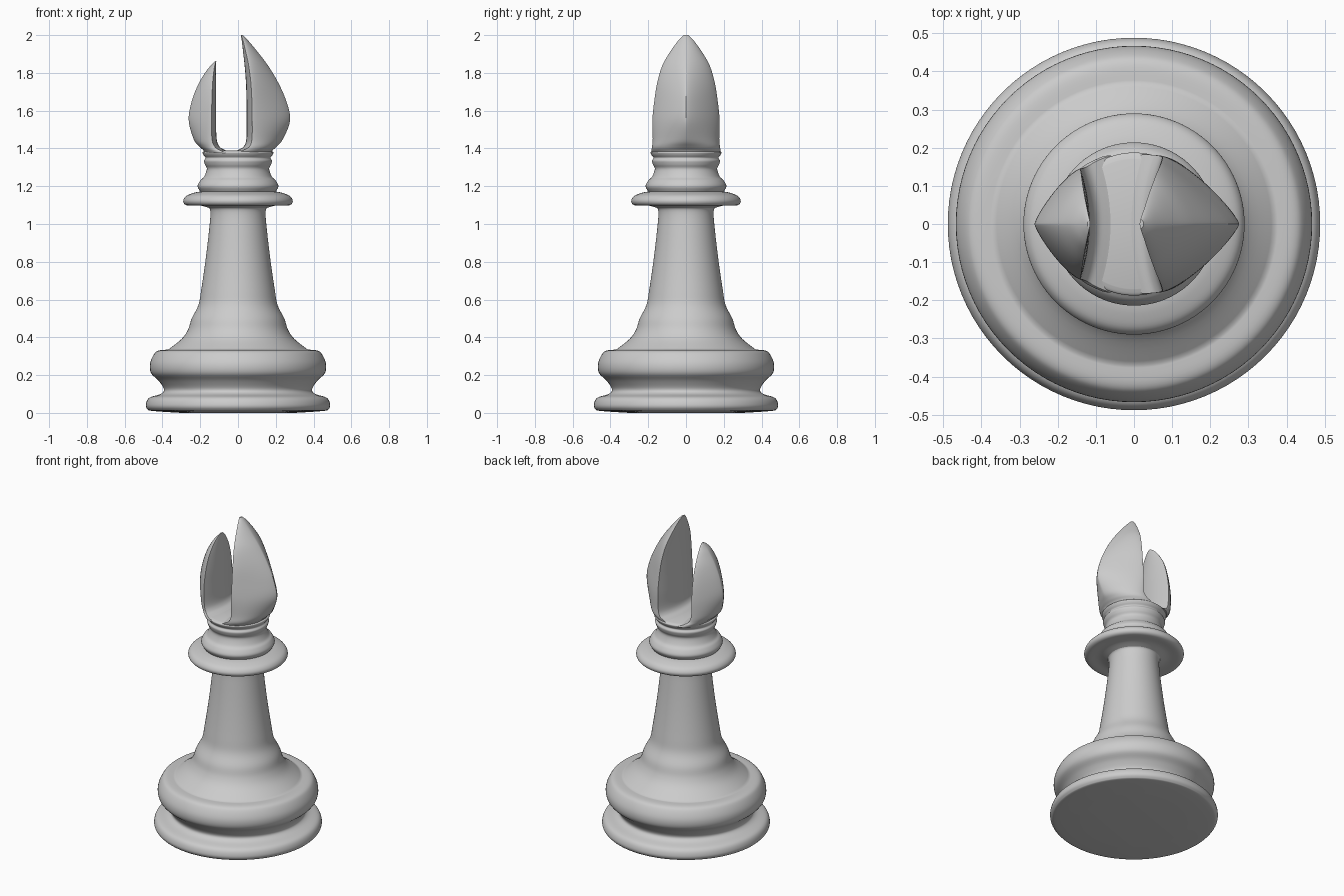
import bpy, bmesh, math
from mathutils import Vector

SEGMENTS = 96
STEPS = 5

if "Cube" in bpy.data.objects:
    bpy.data.objects.remove(bpy.data.objects["Cube"], do_unlink=True)

grey = bpy.data.materials.new("plain grey")
grey.use_nodes = True
colour = (0.6, 0.6, 0.6, 1)
grey.diffuse_color = colour
grey.node_tree.nodes["Principled BSDF"].inputs["Base Color"].default_value = colour


def smooth_rows(rows, steps=STEPS):
    """Pass a smooth curve through rows of numbers; a repeated row makes a corner."""
    rows = [Vector(row) for row in rows]
    result = []
    for i in range(len(rows) - 1):
        before, start = rows[max(i - 1, 0)], rows[i]
        end, after = rows[i + 1], rows[min(i + 2, len(rows) - 1)]
        if (end - start).length == 0:
            continue
        for k in range(steps):
            t = k / steps
            leave = (end - before) / 2
            arrive = (after - start) / 2
            result.append(start * (2 * t**3 - 3 * t**2 + 1) + leave * (t**3 - 2 * t**2 + t)
                          + end * (3 * t**2 - 2 * t**3) + arrive * (t**3 - t**2))
    result.append(rows[-1])
    return result


def loft(name, rings):
    """Skin a stack of closed rings and cap both ends."""
    bm = bmesh.new()
    loops = [[bm.verts.new(point) for point in ring] for ring in rings]
    count = len(loops[0])
    for low, high in zip(loops, loops[1:]):
        for i in range(count):
            j = (i + 1) % count
            bm.faces.new((low[i], low[j], high[j], high[i]))
    bm.faces.new(loops[0][::-1])
    bm.faces.new(loops[-1])
    bmesh.ops.recalc_face_normals(bm, faces=bm.faces)
    mesh = bpy.data.meshes.new(name)
    bm.to_mesh(mesh)
    bm.free()
    mesh.materials.append(grey)
    obj = bpy.data.objects.new(name, mesh)
    bpy.context.collection.objects.link(obj)
    bpy.ops.object.select_all(action="DESELECT")
    obj.select_set(True)
    bpy.context.view_layer.objects.active = obj
    bpy.ops.object.shade_smooth_by_angle(angle=math.radians(40))
    return obj


def turned(name, profile):
    """Spin a (radius, height) profile around the upright axis."""
    turns = [math.tau * i / SEGMENTS for i in range(SEGMENTS)]
    return loft(name, [[(r * math.cos(a), r * math.sin(a), z) for a in turns]
                       for r, z in smooth_rows(profile)])


def horn_section(z, inner, outer, depth, power, points=32):
    """Pointed outer curve closed by a gently bulging inner wall."""
    side = math.copysign(1, outer - inner)
    bulge = side * min(depth * 0.17, abs(outer - inner) * 0.6)
    edge = inner + bulge
    ring = []
    for i in range(points + 1):
        a = math.pi * (i / points - 0.5)
        across = max(math.cos(a), 0) ** (2 / power)
        along = math.copysign(abs(math.sin(a)) ** (2 / power), a)
        ring.append((edge + (outer - edge) * across, depth * along, z))
    for i in range(1, 12):
        t = 1 - i / 6
        ring.append((inner + bulge * t * t, depth * t, z))
    return ring


def horn(name, rows):
    return loft(name, [horn_section(*row) for row in smooth_rows(rows)])


# Foot, bulging base and slender stem
turned("base_and_stem", [
    (0.30, 0), (0.45, 0.01), (0.48, 0.02), (0.488, 0.045), (0.47, 0.08), (0.41, 0.1),
    (0.392, 0.125), (0.42, 0.17), (0.46, 0.21), (0.466, 0.26), (0.445, 0.31),
    (0.42, 0.33), (0.37, 0.335), (0.37, 0.335), (0.30, 0.39), (0.265, 0.44),
    (0.245, 0.5), (0.21, 0.57), (0.195, 0.65), (0.173, 0.8), (0.155, 0.95),
    (0.146, 1.06), (0.16, 1.09), (0.2, 1.1)])

# Wide collar and the small neck mouldings
turned("collar", [
    (0.14, 1.08), (0.2, 1.098), (0.27, 1.098), (0.29, 1.12), (0.275, 1.148), (0.235, 1.165),
    (0.2, 1.172), (0.2, 1.172), (0.214, 1.2), (0.2, 1.23), (0.18, 1.25), (0.165, 1.29),
    (0.175, 1.315), (0.18, 1.335), (0.172, 1.35), (0.182, 1.365), (0.187, 1.38),
    (0.17, 1.388)])

# Head split by a slot: rows are height, inner, outer, half depth, roundness
horn("tall_horn", [
    (1.375, -0.03, 0.175, 0.18, 2), (1.392, 0, 0.185, 0.182, 2),
    (1.41, 0.03, 0.205, 0.18, 1.8), (1.45, 0.044, 0.238, 0.176, 1.5),
    (1.55, 0.045, 0.276, 0.178, 1.25), (1.65, 0.045, 0.256, 0.168, 1.2),
    (1.75, 0.042, 0.212, 0.152, 1.25), (1.84, 0.035, 0.158, 0.125, 1.35),
    (1.91, 0.027, 0.105, 0.085, 1.5), (1.97, 0.02, 0.055, 0.042, 1.7),
    (2.0, 0.015, 0.025, 0.012, 2)])
horn("short_horn", [
    (1.375, -0.03, -0.175, 0.18, 2), (1.392, -0.07, -0.185, 0.165, 2),
    (1.41, -0.098, -0.205, 0.15, 1.8), (1.45, -0.113, -0.235, 0.145, 1.5),
    (1.55, -0.116, -0.261, 0.145, 1.25), (1.65, -0.116, -0.245, 0.132, 1.25),
    (1.74, -0.117, -0.21, 0.105, 1.35), (1.81, -0.117, -0.168, 0.065, 1.5),
    (1.845, -0.116, -0.138, 0.034, 1.7), (1.862, -0.115, -0.122, 0.01, 2)])
